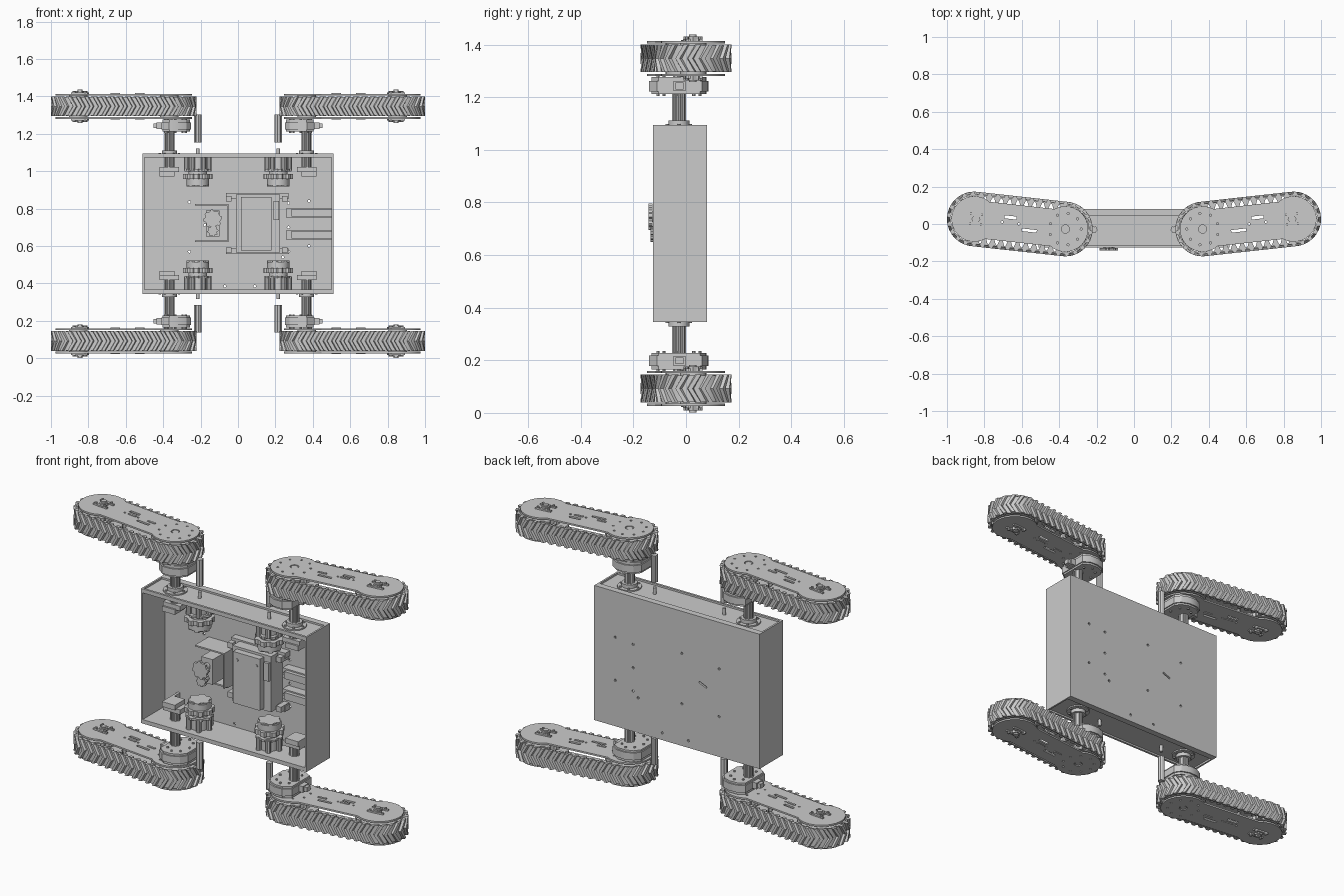
import bpy, bmesh, math
from mathutils import Vector

if "Cube" in bpy.data.objects:
    bpy.data.objects.remove(bpy.data.objects["Cube"])

ZC = 0.72                      # mirror plane height
A, B = Vector((0.367, -0.027)), Vector((0.854, 0.027))   # track wheel centres
D = (B - A).length
U = (B - A) / D
V = Vector((-U.y, U.x))
TILT = math.atan2(U.y, U.x)


def circle(c, r, n=24):
    return [(c[0] + r * math.cos(2 * math.pi * i / n), c[1] + r * math.sin(2 * math.pi * i / n)) for i in range(n)]


def lobed(c, r, lobes, depth):
    n = lobes * 6
    return [(c[0] + (r - depth * (i % 6 > 2)) * math.cos(2 * math.pi * i / n),
             c[1] + (r - depth * (i % 6 > 2)) * math.sin(2 * math.pi * i / n)) for i in range(n)]


def bar(c, l, w, ang=0.0):
    ca, sa = math.cos(ang), math.sin(ang)
    return [(c[0] + x * ca - y * sa, c[1] + x * sa + y * ca)
            for x, y in ((-l / 2, -w / 2), (l / 2, -w / 2), (l / 2, w / 2), (-l / 2, w / 2))]


def stadium(r, ext=90, n=20):
    pts = []
    for c, a0 in ((B, 0), (A, 180)):
        for i in range(n + 1):
            a = math.radians(a0 - ext + 2 * ext * i / n)
            p = c + U * r * math.cos(a) + V * r * math.sin(a)
            pts.append((p.x, p.y))
    return pts


def prism(bm, loops, h0, h1, axis='z'):
    """Extrude an outline (first loop) with holes (other loops)."""
    ends = []
    for h in (h0, h1):
        vl = [[bm.verts.new((u, v, h) if axis == 'z' else (u, h, v)) for u, v in lp] for lp in loops]
        if len(loops) == 1:
            bm.faces.new(vl[0])
        else:
            es = [bm.edges.new((l[i - 1], l[i])) for l in vl for i in range(len(l))]
            bmesh.ops.triangle_fill(bm, use_beauty=True, edges=es)
        ends.append(vl)
    for l0, l1 in zip(*ends):
        for i in range(len(l0)):
            bm.faces.new((l0[i - 1], l0[i], l1[i], l1[i - 1]))


def cyl(bm, c, r, h0, h1, axis='z', n=24):
    prism(bm, [circle(c, r, n)], h0, h1, axis)


def box(bm, x0, x1, y0, y1, z0, z1):
    prism(bm, [[(x0, y0), (x1, y0), (x1, y1), (x0, y1)]], z0, z1)


def part(name, build, mx=True, mz=True):
    """Build a part; the mirror modifier copies it to the other corners."""
    bm = bmesh.new()
    build(bm)
    bmesh.ops.translate(bm, verts=bm.verts, vec=(0, 0, -ZC))
    bmesh.ops.recalc_face_normals(bm, faces=bm.faces)
    for f in bm.faces:
        f.smooth = True
    for e in bm.edges:
        e.smooth = len(e.link_faces) == 2 and e.calc_face_angle(3) < 0.5
    me = bpy.data.meshes.new(name)
    bm.to_mesh(me)
    bm.free()
    ob = bpy.data.objects.new(name, me)
    ob.location.z = ZC
    bpy.context.collection.objects.link(ob)
    if mx or mz:
        m = ob.modifiers.new("mirror", 'MIRROR')
        m.use_axis = (mx, False, mz)
        m.use_mirror_merge = False


# --- tracks ---
R = 0.133
L = 2 * D + 2 * math.pi * R


def path(s, h, z):
    s %= L
    arc = math.pi * R
    if s < D:
        c, a = A + U * s, math.pi / 2
    elif s < D + arc:
        c, a = B, math.pi / 2 - (s - D) / R
    elif s < 2 * D + arc:
        c, a = B - U * (s - D - arc), -math.pi / 2
    else:
        c, a = A, -math.pi / 2 - (s - 2 * D - arc) / R
    p = c + (U * math.cos(a) + V * math.sin(a)) * (R + h)
    return (p.x, p.y, z)


def belt(bm):
    prism(bm, [stadium(R), stadium(0.125)], 1.297, 1.398)


def lugs(bm):
    n = 40
    for i in range(n):
        s = i * L / n
        rows = [[bm.verts.new(path(s + o + t, h, z)) for t, h in
                 ((0, -0.002), (0.026, -0.002), (0.021, 0.013), (0.005, 0.013))]
                for o, z in ((0, 1.295), (0.03, 1.3475), (0, 1.40))]
        for a, b in zip(rows, rows[1:]):
            for k in range(4):
                bm.faces.new((a[k - 1], a[k], b[k], b[k - 1]))
        bm.faces.new(rows[0])
        bm.faces.new(rows[2])


def belt_teeth(bm):
    for i in range(11):
        for side in (1, -1):
            s = D * (i + 0.5) / 11
            q = [A + U * (s + du) + V * side * w for du, w in
                 ((-0.019, 0.127), (0.019, 0.127), (0.008, 0.098), (-0.008, 0.098))]
            prism(bm, [[(p.x, p.y) for p in q]], 1.305, 1.39)


def side_plates(bm):
    holes = [circle(A, 0.022), bar((0.56, -0.035), 0.08, 0.014, TILT), bar((0.66, 0.035), 0.065, 0.016, TILT)]
    holes += [circle(A + 0.085 * Vector((math.cos(a), math.sin(a))), 0.006, 8)
              for a in [math.radians(20 + 40 * k) for k in range(9)]]
    holes += [circle(A + U * d, 0.006, 8) for d in (0.15, 0.25, 0.34)]
    for z in (1.28, 1.405):
        prism(bm, [stadium(0.122, 125)] + holes, z, z + 0.009)


def wheels(bm):
    for c in (A, B):
        prism(bm, [lobed(c, 0.124, 14, 0.012)], 1.302, 1.325)
        prism(bm, [lobed(c, 0.124, 14, 0.012)], 1.37, 1.393)
        cyl(bm, c, 0.05, 1.289, 1.405)


def tensioner(bm):
    c = Vector((0.845, 0.026))
    cyl(bm, c, 0.014, 1.258, 1.438)
    for z0, z1, z2 in ((1.414, 1.422, 1.430), (1.28, 1.272, 1.264)):
        for o in (-0.026, 0.026):
            p = c + V * o
            prism(bm, [bar(p, 0.09, 0.012, TILT)], z0, z1)
            for q in (-0.03, 0.03):
                cyl(bm, p + U * q, 0.007, z0, z2, n=8)
        prism(bm, [bar(c, 0.035, 0.065, TILT)], z0, z1)
        cyl(bm, c, 0.024, z0, z2, n=6)
        for d in (0.16, 0.29):
            prism(bm, [bar(A + U * d, 0.05, 0.012, TILT)], z0, (z0 + z1) / 2)


part("track_belt", belt)
part("track_chevron_lugs", lugs)
part("track_inner_teeth", belt_teeth)
part("track_side_plates", side_plates)
part("track_wheels", wheels)
part("track_tensioner", tensioner)


# --- drive housing and arm shaft beside each track ---
def housing(bm):
    o = [(0.25, -0.085), (0.25, 0.035), (0.275, 0.068), (0.32, 0.085), (0.37, 0.083), (0.41, 0.06),
         (0.41, -0.11), (0.37, -0.14), (0.32, -0.14), (0.275, -0.12)]
    prism(bm, [o], 1.222, 1.262)
    inner = [(0.335 + (x - 0.335) * 0.93, -0.027 + (y + 0.027) * 0.93) for x, y in o]
    prism(bm, [inner], 1.212, 1.276)
    box(bm, 0.41, 0.435, -0.05, 0.0, 1.225, 1.26)
    box(bm, 0.435, 0.453, -0.04, -0.01, 1.23, 1.255)
    for k in range(8):
        a = k * math.pi / 4
        cyl(bm, (0.335 + 0.055 * math.cos(a), -0.027 + 0.08 * math.sin(a)), 0.006, 1.205, 1.283, n=8)


def shaft(bm):
    prism(bm, [lobed(A, 0.027, 8, 0.004)], 1.02, 1.215)
    cyl(bm, A, 0.018, 1.2, 1.412)
    prism(bm, [circle(A, 0.062, 32), circle(A, 0.03)], 1.085, 1.092)
    cyl(bm, A, 0.04, 1.085, 1.112)
    for k in range(6):
        a = k * math.pi / 3
        cyl(bm, (A.x + 0.051 * math.cos(a), A.y + 0.051 * math.sin(a)), 0.006, 1.085, 1.098, n=8)


def shaft_bracket(bm):
    box(bm, 0.315, 0.42, -0.06, 0.01, 0.995, 1.022)
    box(bm, 0.34, 0.42, -0.07, 0.02, 0.972, 1.0)
    box(bm, 0.405, 0.42, -0.06, 0.07, 0.972, 1.022)


M = (0.215, -0.03)


def motor(bm):
    prism(bm, [lobed(M, 0.078, 8, 0.01)], 0.958, 0.984)
    cyl(bm, M, 0.06, 0.925, 0.96)
    prism(bm, [lobed(M, 0.06, 6, 0.01)], 0.918, 0.93)
    cyl(bm, M, 0.05, 0.984, 1.075)
    for k in range(6):
        a = k * math.pi / 3
        cyl(bm, (M[0] + 0.06 * math.cos(a), M[1] + 0.06 * math.sin(a)), 0.014, 1.005, 1.075, n=10)
    prism(bm, [lobed(M, 0.072, 8, 0.008)], 1.0, 1.012)
    cyl(bm, M, 0.009, 1.07, 1.122, n=12)


part("arm_drive_housing", housing)
part("arm_shaft", shaft)
part("shaft_bracket", shaft_bracket)
part("drive_motor", motor)
part("pinion_tube", lambda bm: prism(bm, [lobed(M, 0.019, 6, 0.003)], 1.155, 1.303))


# --- open-fronted chassis ---
def back_wall(bm):
    dots = [(-0.26, 0.835), (-0.26, 0.57), (-0.07, 0.385), (0.09, 0.385), (0.27, 0.83), (0.27, 0.70), (0.27, 0.57),
            (-0.03, 0.86), (-0.03, 0.58), (0.24, 0.54), (0.38, 0.84), (0.38, 0.6)]
    prism(bm, [bar((0, ZC), 1.02, 0.75)] + [circle(d, 0.007, 8) for d in dots]
          + [bar((-0.16, 0.72), 0.05, 0.01, 0.4)], 0.07, 0.08, 'y')


def end_wall(bm):
    box(bm, -0.50, 0.50, -0.125, 0.07, 1.073, 1.085)
    box(bm, -0.50, 0.50, -0.125, -0.113, 1.085, 1.095)
    box(bm, -0.50, 0.50, 0.045, 0.07, 1.085, 1.095)


part("chassis_back", back_wall, False, False)
part("chassis_side", lambda bm: box(bm, 0.50, 0.51, -0.125, 0.07, 0.345, 1.095), True, False)
part("chassis_end", end_wall, False, True)


# --- equipment inside ---
def control_box(bm):
    box(bm, -0.012, 0.225, -0.03, 0.07, 0.565, 0.875)
    box(bm, 0.015, 0.18, -0.065, -0.03, 0.575, 0.862)
    box(bm, 0.19, 0.22, -0.045, -0.03, 0.74, 0.84)
    for x in (0.04, 0.16):
        cyl(bm, (x, 0.82), 0.008, -0.07, -0.06, 'y', 10)


def box_clips(bm):
    for s in (-1, 1):
        z = 0.72 + 0.148 * s
        box(bm, -0.065, 0.27, 0.03, 0.07, z - 0.015, z + 0.015)
        for x in (-0.05, 0.25):
            box(bm, x - 0.015, x + 0.015, 0.0, 0.07, z - 0.02 - 0.01 * s, z + 0.01 - 0.01 * s)


def rails(bm):
    for z in (0.66, 0.777):
        box(bm, 0.26, 0.50, 0.02, 0.07, z - 0.027, z + 0.027)
        box(bm, 0.285, 0.50, 0.0, 0.02, z - 0.02, z + 0.02)
        cyl(bm, (0.275, z), 0.008, 0.012, 0.022, 'y', 10)


def turret(bm):
    box(bm, -0.23, -0.05, -0.05, 0.07, 0.818, 0.826)
    box(bm, -0.23, -0.05, -0.02, 0.07, 0.622, 0.63)
    box(bm, -0.058, -0.05, -0.05, 0.07, 0.63, 0.818)
    box(bm, -0.17, -0.10, -0.08, 0.07, 0.65, 0.79)
    prism(bm, [lobed((-0.135, 0.745), 0.05, 8, 0.008)], -0.142, -0.127, 'y')
    prism(bm, [lobed((-0.135, 0.68), 0.03, 8, 0.006)], -0.135, -0.115, 'y')
    cyl(bm, (-0.135, 0.745), 0.02, -0.13, 0.0, 'y')
    cyl(bm, (-0.135, 0.68), 0.014, -0.13, 0.0, 'y')


part("control_box", control_box, False, False)
part("control_box_clips", box_clips, False, False)
part("battery_rails", rails, False, False)
part("gear_turret", turret, False, False)
